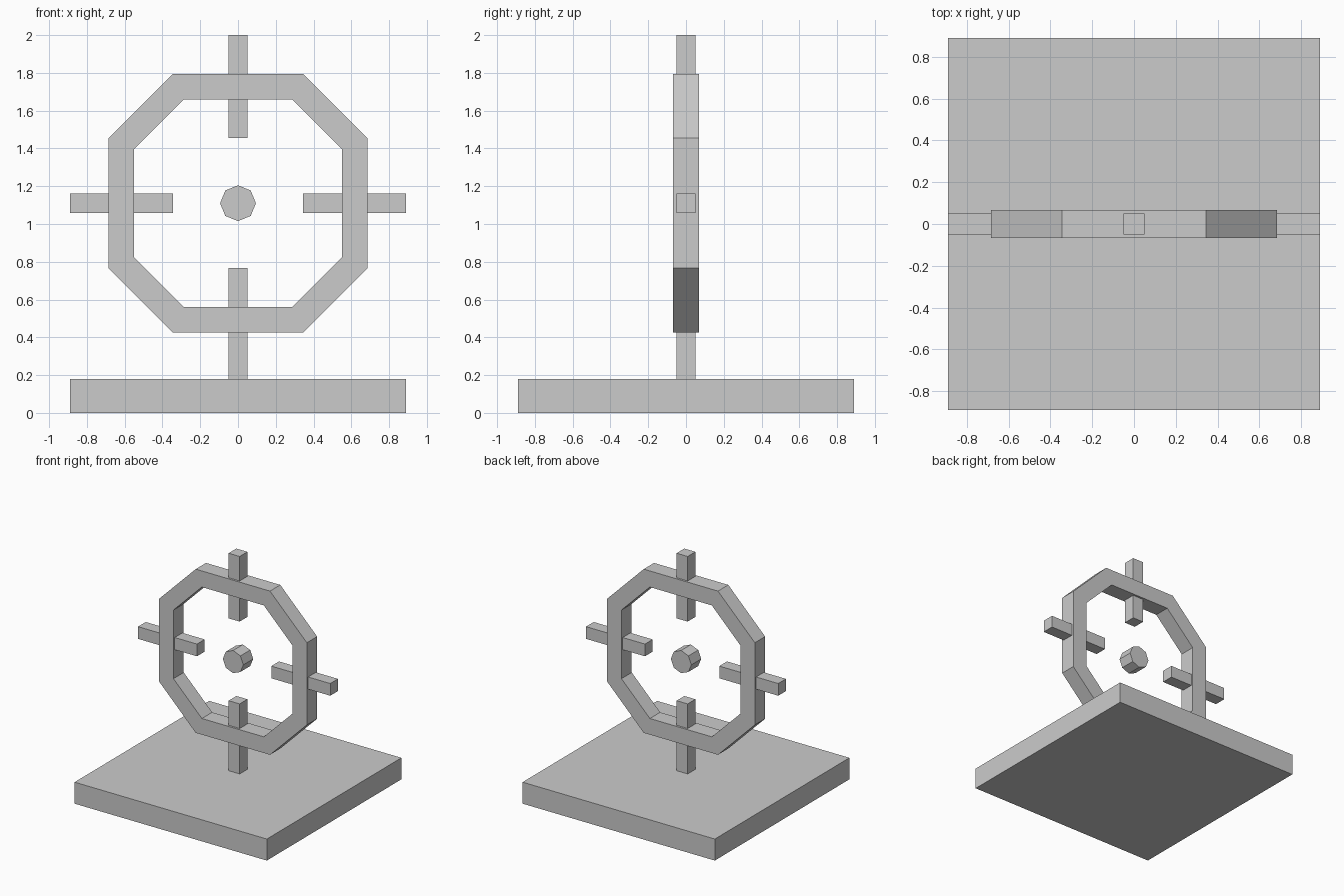
import bpy, bmesh, math

if "Cube" in bpy.data.objects:
    bpy.data.objects.remove(bpy.data.objects["Cube"])

CZ = 1.11  # height of the ring centre


def make_object(name, bm):
    bmesh.ops.recalc_face_normals(bm, faces=bm.faces)
    mesh = bpy.data.meshes.new(name)
    bm.to_mesh(mesh)
    bm.free()
    obj = bpy.data.objects.new(name, mesh)
    bpy.context.collection.objects.link(obj)
    return obj


def box(name, x, y, z):
    bm = bmesh.new()
    bmesh.ops.create_cube(bm, size=1)
    for v in bm.verts:
        for i, (lo, hi) in enumerate((x, y, z)):
            v.co[i] = hi if v.co[i] > 0 else lo
    return make_object(name, bm)


def octagon(a, b):
    # a = distance to the straight sides, b = half length of those sides
    return [(a, -b), (a, b), (b, a), (-b, a), (-a, b), (-a, -b), (-b, -a), (b, -a)]


# square base plate
box("base", (-0.89, 0.89), (-0.89, 0.89), (0, 0.18))

# octagonal ring with a rectangular section
d = 0.068
bm = bmesh.new()
outer, inner = octagon(0.685, 0.344), octagon(0.55, 0.287)
loops = [[bm.verts.new((x, y, CZ + z)) for x, z in pts]
         for pts, y in ((outer, -d), (outer, d), (inner, d), (inner, -d))]
for k in range(4):
    p, q = loops[k], loops[(k + 1) % 4]
    for i in range(8):
        j = (i + 1) % 8
        bm.faces.new((p[i], p[j], q[j], q[i]))
make_object("ring", bm)

# four crossbars, the lower one reaching down to the base
w = 0.051
for name, side in (("left_bar", -1), ("right_bar", 1)):
    box(name, sorted((side * 0.344, side * 0.89)), (-w, w), (CZ - w, CZ + w))
box("top_bar", (-w, w), (-w, w), (1.455, 2.0))
box("support_post", (-w, w), (-w, w), (0.18, 0.766))

# floating eight-sided centre
bpy.ops.mesh.primitive_cylinder_add(vertices=8, radius=0.095, depth=0.13,
                                    location=(0, 0, CZ), rotation=(math.pi / 2, 0, 0))
bpy.context.object.name = "centre_dot"
